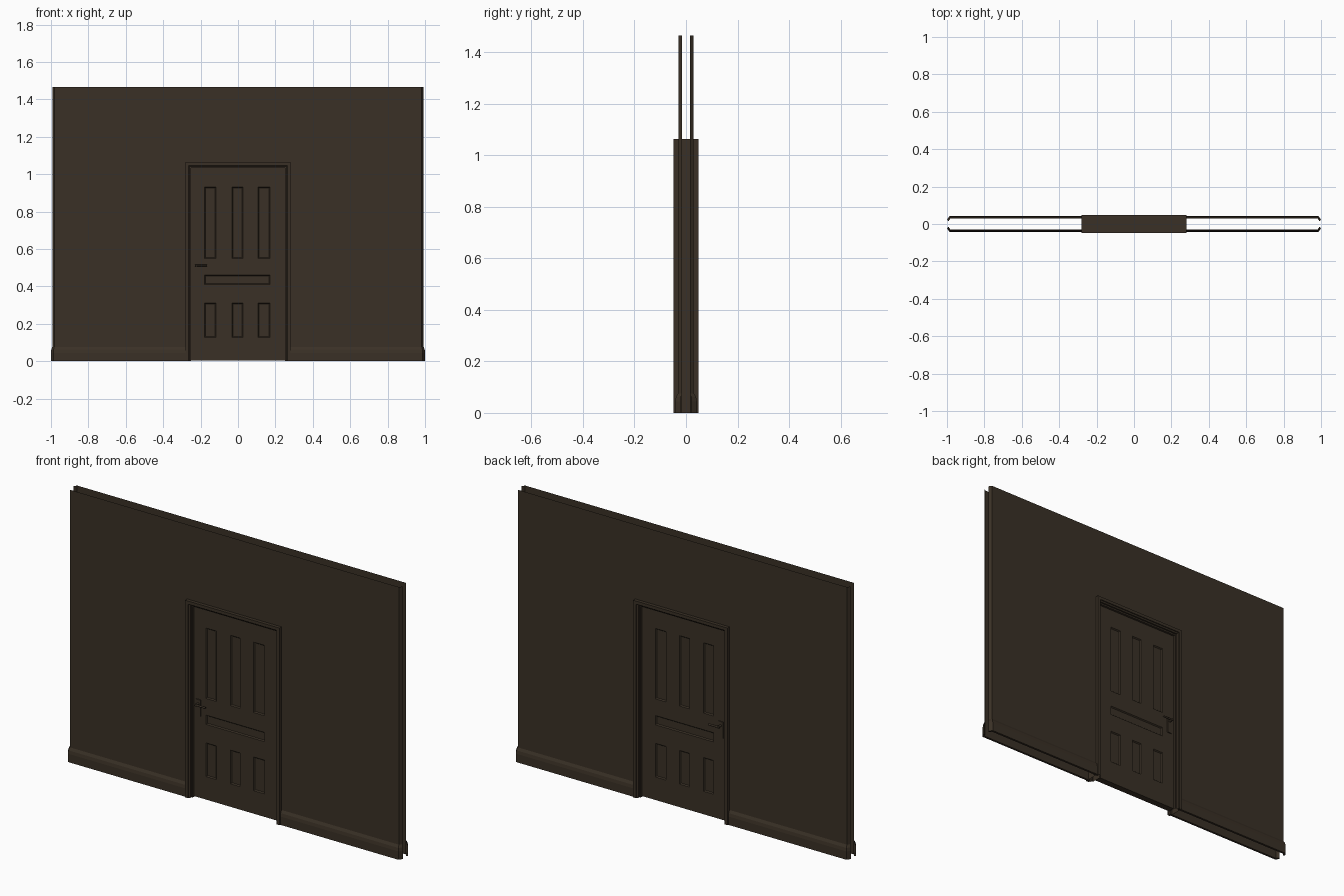
import bpy, bmesh, math
from mathutils import Matrix, Vector

if "Cube" in bpy.data.objects:
    bpy.data.objects.remove(bpy.data.objects["Cube"])

brown = bpy.data.materials.new("dark brown")
brown.diffuse_color = (0.042, 0.030, 0.019, 1)
brown.use_nodes = True
brown.node_tree.nodes["Principled BSDF"].inputs["Base Color"].default_value = brown.diffuse_color


def finish(name, bm, mirror_x, smooth=False):
    """Front half is modelled; mirror it to the back, and optionally sideways."""
    me = bpy.data.meshes.new(name)
    bm.to_mesh(me)
    bm.free()
    me.materials.append(brown)
    ob = bpy.data.objects.new(name, me)
    bpy.context.collection.objects.link(ob)
    mod = ob.modifiers.new("mirror", 'MIRROR')
    mod.use_axis = (mirror_x, True, False)
    mod.merge_threshold = 0.0001
    if smooth:
        bpy.context.view_layer.objects.active = ob
        ob.select_set(True)
        bpy.ops.object.shade_smooth_by_angle(angle=math.radians(35))
        ob.select_set(False)
    return ob


def skin(bm, rows):
    """Quads between neighbouring rows of points."""
    vs = [[bm.verts.new(p) for p in r] for r in rows]
    for a, b in zip(vs, vs[1:]):
        for i in range(len(a) - 1):
            bm.faces.new((a[i], a[i + 1], b[i + 1], b[i]))


def box(bm, lo, hi):
    lo, hi = Vector(lo), Vector(hi)
    bmesh.ops.create_cube(bm, size=1, matrix=Matrix.Translation((lo + hi) / 2)
                          @ Matrix.Diagonal((*(hi - lo), 1)))


def rod(bm, a, b, r, n=12):
    a, b = Vector(a), Vector(b)
    d = b - a
    rot = d.to_track_quat('Z', 'Y').to_matrix().to_4x4()
    bmesh.ops.create_cone(bm, cap_ends=True, segments=n, radius1=r, radius2=r,
                          depth=d.length, matrix=Matrix.Translation((a + b) / 2) @ rot)


# Wall sheets with turned-in ends and a door opening
TOP = 1.466
bm = bmesh.new()
plan = [(0.272, -0.030), (0.982, -0.030), (0.992, -0.015)]
skin(bm, [[(x, y, z) for x, y in plan] for z in (0, 1.052, TOP)])
skin(bm, [[(0, -0.030, z), (0.272, -0.030, z)] for z in (1.052, TOP)])
bmesh.ops.remove_doubles(bm, verts=bm.verts, dist=0.0001)
finish("wall", bm, True)

# Skirting board: sloped profile following the wall plan
bm = bmesh.new()
rows = []
for out, z in [(0.0, 0), (0.012, 0), (0.012, 0.045), (0.009, 0.062), (0.001, 0.076)]:
    rows.append([(0.272, -0.030 - out, z), (0.982 + out * 0.4, -0.030 - out, z),
                 (0.992 + out * 0.7, -0.015 - out * 0.6, z)])
skin(bm, rows)
finish("skirting_board", bm, True)

# Door frame: stepped profile swept up the side and across the head
bm = bmesh.new()
profile = [(0, 0), (0, -0.030), (0.008, -0.030), (0.008, -0.038), (0.015, -0.043),
           (0.015, -0.048), (0.032, -0.048), (0.032, 0)]
rows = [[(0.25 + d, y, 0), (0.25 + d, y, 1.032 + d), (0, y, 1.032 + d)]
        for d, y in profile]
skin(bm, rows)
bmesh.ops.recalc_face_normals(bm, faces=bm.faces)
finish("door_frame", bm, True)

# Door leaf with seven sunken panels
bm = bmesh.new()
xs = [-0.25, -0.178, -0.117, -0.033, 0.026, 0.106, 0.171, 0.25]
zs = [0.004, 0.128, 0.310, 0.410, 0.460, 0.550, 0.930, 1.032]
skin(bm, [[(x, -0.018, z) for x in xs] for z in zs])
rim = [e for e in bm.edges if e.is_boundary]
bm.faces.ensure_lookup_table()
cells = list(bm.faces)
panels = [[cells[row * 7 + col]] for row in (1, 5) for col in (1, 3, 5)]
panels.append([cells[3 * 7 + col] for col in range(1, 6)])
new = bmesh.ops.extrude_edge_only(bm, edges=rim)["geom"]
for v in new:
    if isinstance(v, bmesh.types.BMVert):
        v.co.y = 0
bmesh.ops.recalc_face_normals(bm, faces=bm.faces)
if cells[0].normal.y > 0:
    bmesh.ops.reverse_faces(bm, faces=bm.faces)
for p in panels:
    bmesh.ops.inset_region(bm, faces=p, thickness=0.005, depth=-0.006,
                           use_even_offset=True)
finish("door_leaf", bm, False)

# Handle: back plate, spindle and lever, on both faces of the door
bm = bmesh.new()
box(bm, (-0.236, -0.023, 0.444), (-0.209, -0.017, 0.534))
finish("handle_plate", bm, False)
bm = bmesh.new()
rod(bm, (-0.222, -0.020, 0.512), (-0.222, -0.046, 0.512), 0.006)
rod(bm, (-0.229, -0.043, 0.512), (-0.165, -0.043, 0.512), 0.005)
finish("handle_lever", bm, False, smooth=True)
